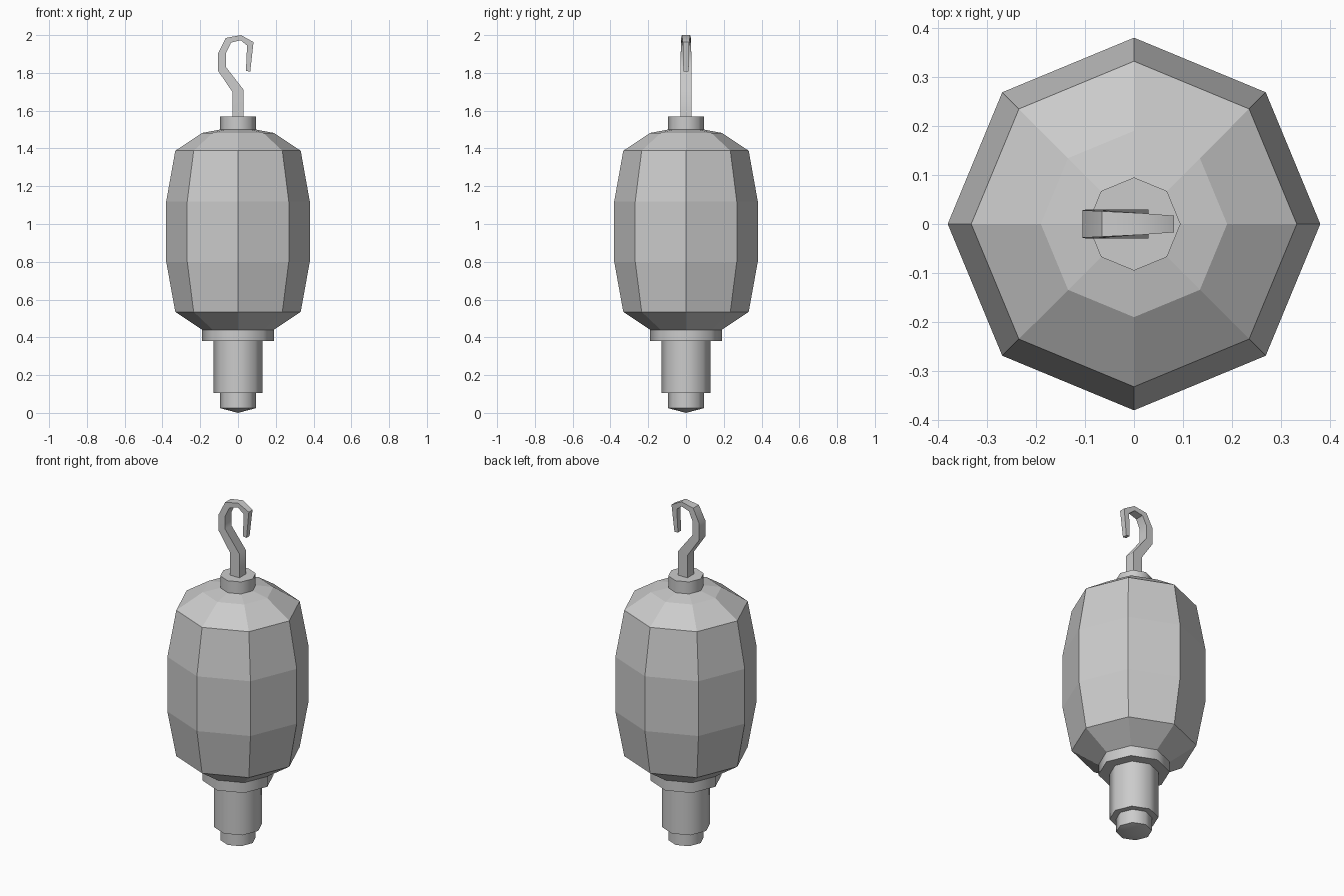
import bpy, bmesh, math

if "Cube" in bpy.data.objects:
    bpy.data.objects.remove(bpy.data.objects["Cube"])


def finish(name, bm, smooth_angle=None):
    bmesh.ops.recalc_face_normals(bm, faces=bm.faces[:])
    mesh = bpy.data.meshes.new(name)
    bm.to_mesh(mesh)
    bm.free()
    obj = bpy.data.objects.new(name, mesh)
    bpy.context.collection.objects.link(obj)
    if smooth_angle:
        bpy.ops.object.select_all(action='DESELECT')
        obj.select_set(True)
        bpy.context.view_layer.objects.active = obj
        bpy.ops.object.shade_smooth_by_angle(angle=math.radians(smooth_angle))
    return obj


def lathe(name, profile, smooth_angle=None, sides=8):
    """Spin (radius, z) points; radius 0 makes a single centre point."""
    bm = bmesh.new()
    rings = []
    for r, z in profile:
        if r == 0:
            rings.append([bm.verts.new((0, 0, z))] * sides)
        else:
            rings.append([bm.verts.new((r * math.cos(math.tau * i / sides),
                                        r * math.sin(math.tau * i / sides), z))
                          for i in range(sides)])
    for a, b in zip(rings, rings[1:]):
        for i in range(sides):
            j = (i + 1) % sides
            bm.faces.new(list(dict.fromkeys((a[i], a[j], b[j], b[i]))))
    return finish(name, bm, smooth_angle)


# Faceted main body
lathe("body", [(0, 0.44), (0.19, 0.44), (0.332, 0.535), (0.38, 0.80), (0.38, 1.12),
               (0.332, 1.388), (0.19, 1.482), (0.095, 1.50), (0, 1.50)])

# Stepped lower fitting: pointed tip, neck and collar
lathe("lower_fitting", [(0, 0), (0.095, 0.025), (0.095, 0.105), (0.13, 0.105), (0.13, 0.38),
                        (0.19, 0.38), (0.19, 0.44), (0, 0.44)], 50)

# Cap under the hook
lathe("top_cap", [(0, 1.495), (0.095, 1.495), (0.095, 1.57), (0, 1.57)], 50)

# Hook: outer x, z, inner x, z, half depth, from stem base to tip
sections = [(-0.03, 1.56, 0.03, 1.56, 0.03),
            (-0.03, 1.70, 0.03, 1.71, 0.03),
            (-0.105, 1.81, -0.063, 1.83, 0.029),
            (-0.105, 1.905, -0.063, 1.905, 0.028),
            (-0.065, 1.985, -0.037, 1.96, 0.026),
            (0.016, 2.0, 0.014, 1.973, 0.022),
            (0.082, 1.963, 0.048, 1.945, 0.017),
            (0.065, 1.807, 0.042, 1.81, 0.014)]
bm = bmesh.new()
loops = [[bm.verts.new(p) for p in ((ox, -d, oz), (ix, -d, iz), (ix, d, iz), (ox, d, oz))]
         for ox, oz, ix, iz, d in sections]
for a, b in zip(loops, loops[1:]):
    for i in range(4):
        j = (i + 1) % 4
        bm.faces.new((a[i], a[j], b[j], b[i]))
bm.faces.new(loops[0])
bm.faces.new(loops[-1])
finish("hook", bm, 50)
